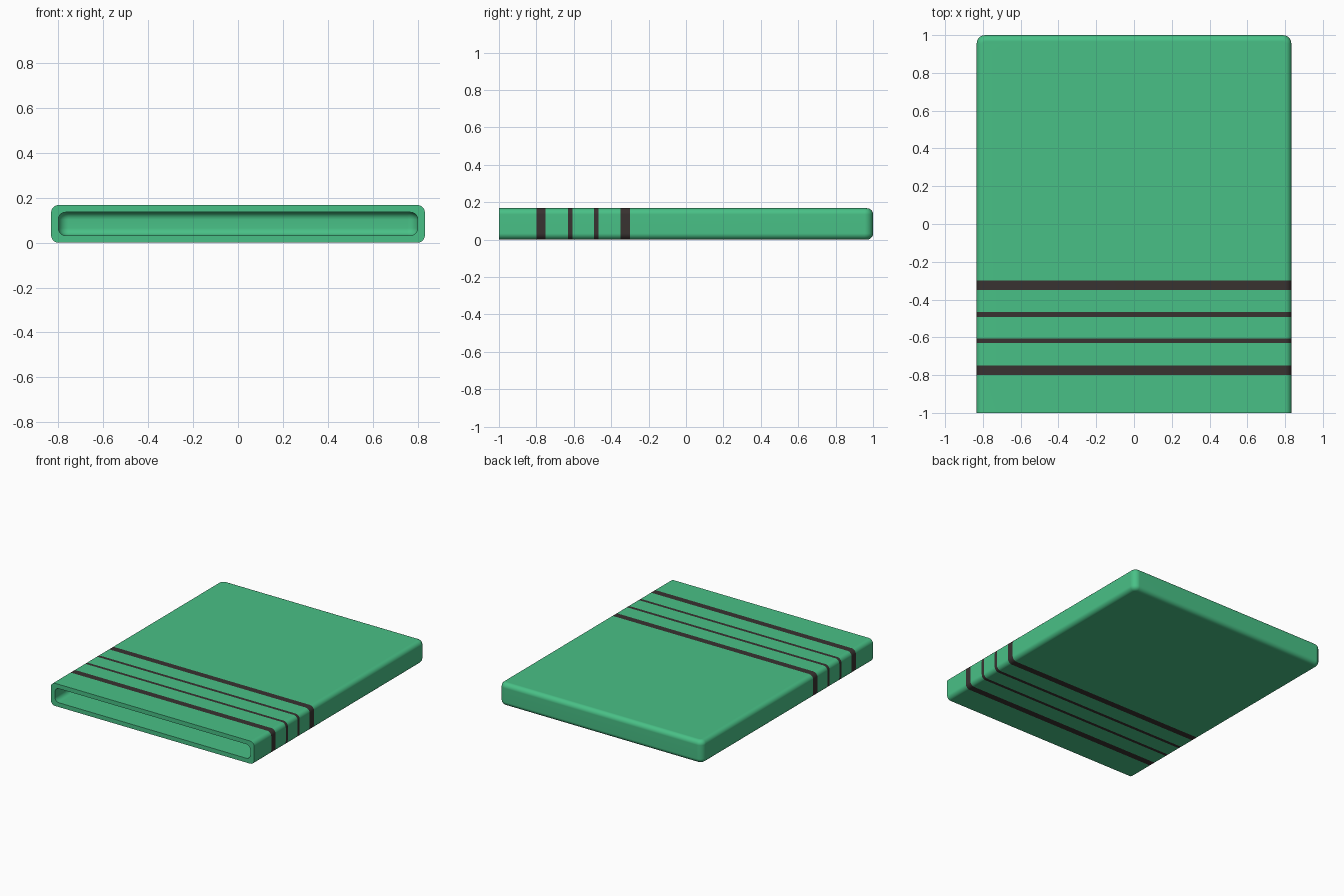
import bpy, bmesh, math
from mathutils import Vector

if "Cube" in bpy.data.objects:
    bpy.data.objects.remove(bpy.data.objects["Cube"])

W, H, WALL, R, CORNER = 0.833, 0.168, 0.032, 0.033, 0.045
BANDS = [(-0.80, -0.75), (-0.63, -0.606), (-0.492, -0.467), (-0.35, -0.30)]


def material(name, colour):
    m = bpy.data.materials.new(name)
    m.diffuse_color = (*colour, 1)
    m.use_nodes = True
    m.node_tree.nodes["Principled BSDF"].inputs["Base Color"].default_value = m.diffuse_color
    return m


def round_edges(bm, edges, radius):
    bmesh.ops.bevel(bm, geom=edges, offset=radius, offset_type='OFFSET', segments=5,
                    profile=0.5, affect='EDGES', clamp_overlap=True)


def open_rounded_box(half_x, back, z0, z1):
    """Rounded box from y=-1 to back, open at the front."""
    bm = bmesh.new()
    for v in bmesh.ops.create_cube(bm, size=1)["verts"]:
        v.co = Vector((2 * half_x * v.co.x,
                       -1 if v.co.y < 0 else back,
                       z0 if v.co.z < 0 else z1))
    # Upright back corners first, then the top and bottom outlines
    round_edges(bm, [e for e in bm.edges if all(v.co.y > 0 for v in e.verts)
                     and abs(e.verts[0].co.z - e.verts[1].co.z) > 0.01], CORNER)
    round_edges(bm, [e for e in bm.edges if any(v.co.y > -0.99 for v in e.verts)
                     and abs(e.verts[0].co.z - e.verts[1].co.z) < 1e-4], R)
    front = [f for f in bm.faces if all(v.co.y < -0.999 for v in f.verts)]
    bmesh.ops.delete(bm, geom=front, context='FACES_ONLY')
    return bm


def rim(bm):
    """Front opening vertices in order around the centre."""
    return sorted((v for v in bm.verts if v.co.y < -0.999),
                  key=lambda v: math.atan2(v.co.z - H / 2, v.co.x))


# Outer shell, cut at the band borders so the stripes lie flush
bm = open_rounded_box(W, 1.0, 0.0, H)
outer = rim(bm)
for y in (v for band in BANDS for v in band):
    bmesh.ops.bisect_plane(bm, geom=bm.verts[:] + bm.edges[:] + bm.faces[:],
                           plane_co=(0, y, 0), plane_no=(0, 1, 0))
for f in bm.faces:
    y = f.calc_center_bounds().y
    f.material_index = int(any(a < y < b for a, b in BANDS))

# Pocket lining, joined to the shell by a flat front rim
lining = open_rounded_box(W - WALL, 1 - WALL, WALL, H - WALL)
inner = [v.index for v in rim(lining)] if not lining.verts.index_update() else []
copies = [bm.verts.new(v.co) for v in lining.verts]
for f in lining.faces:
    bm.faces.new([copies[v.index] for v in reversed(f.verts)])
lining.free()
inner = [copies[i] for i in inner]
n = len(outer)
for i in range(n):
    j = (i + 1) % n
    bm.faces.new([outer[i], inner[i], inner[j], outer[j]])
bmesh.ops.recalc_face_normals(bm, faces=bm.faces[:])

mesh = bpy.data.meshes.new("sleeve")
bm.to_mesh(mesh)
bm.free()
mesh.materials.append(material("green_fabric", (0.066, 0.53, 0.24)))
mesh.materials.append(material("dark_stripe", (0.04, 0.032, 0.03)))
sleeve = bpy.data.objects.new("sleeve", mesh)
bpy.context.collection.objects.link(sleeve)
bpy.context.view_layer.objects.active = sleeve
sleeve.select_set(True)
bpy.ops.object.shade_smooth_by_angle(angle=0.6)

# Keep the large flat sides evenly shaded
weighted = sleeve.modifiers.new("flat_sides", 'WEIGHTED_NORMAL')
weighted.keep_sharp = True
